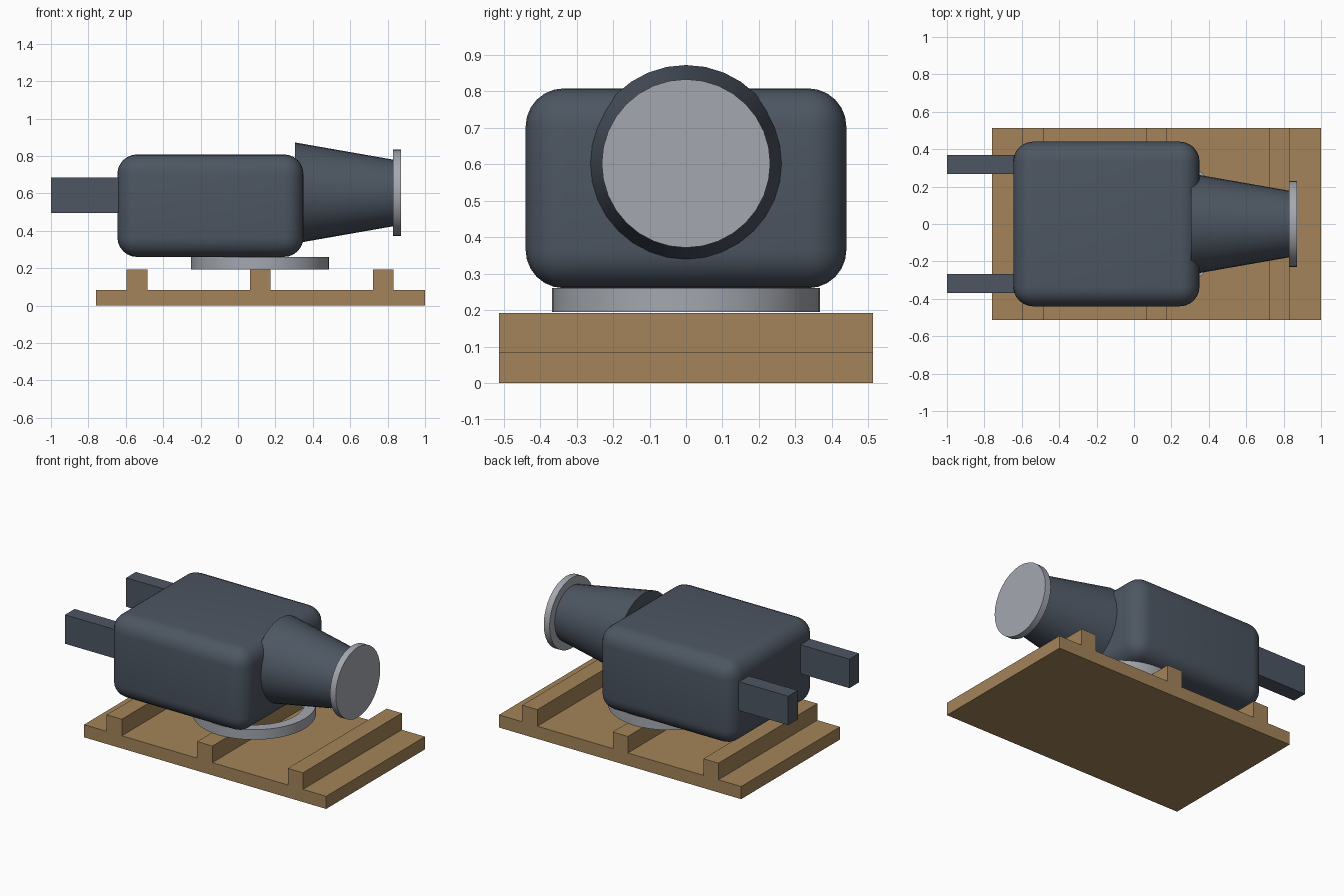
import bpy
import bmesh
import math
from mathutils import Matrix

cube = bpy.data.objects.get("Cube")
if cube:
    bpy.data.objects.remove(cube, do_unlink=True)


def make_material(name, color):
    mat = bpy.data.materials.new(name)
    mat.use_nodes = True
    mat.diffuse_color = (*color, 1)
    mat.node_tree.nodes["Principled BSDF"].inputs["Base Color"].default_value = (*color, 1)
    return mat


slate = make_material("slate blue grey", (0.074, 0.093, 0.122))
steel = make_material("light steel", (0.37, 0.39, 0.43))
wood = make_material("pallet wood", (0.37, 0.23, 0.10))


def add_object(name, bm, mat, smooth=False):
    bmesh.ops.recalc_face_normals(bm, faces=bm.faces)
    mesh = bpy.data.meshes.new(name)
    bm.to_mesh(mesh)
    bm.free()
    mesh.materials.append(mat)
    obj = bpy.data.objects.new(name, mesh)
    bpy.context.collection.objects.link(obj)
    if smooth:
        bpy.ops.object.select_all(action="DESELECT")
        obj.select_set(True)
        bpy.context.view_layer.objects.active = obj
        bpy.ops.object.shade_smooth_by_angle(angle=math.radians(35))
    return obj


def box(name, low, high, mat, bevel=0):
    bm = bmesh.new()
    bmesh.ops.create_cube(bm, size=1)
    for v in bm.verts:
        v.co = [(a + b) / 2 + c * (b - a) for a, b, c in zip(low, high, v.co)]
    if bevel:
        bmesh.ops.bevel(bm, geom=bm.edges[:], offset=bevel, segments=6,
                        profile=0.5, affect="EDGES")
    return add_object(name, bm, mat, smooth=bevel > 0)


def cone_along_x(name, x0, x1, r0, r1, z, mat):
    bm = bmesh.new()
    turn = Matrix.Translation(((x0 + x1) / 2, 0, z)) @ Matrix.Rotation(math.pi / 2, 4, "Y")
    bmesh.ops.create_cone(bm, cap_ends=True, segments=32, radius1=r0, radius2=r1,
                          depth=x1 - x0, matrix=turn)
    return add_object(name, bm, mat, smooth=True)


def ring(name, center_x, inner, outer, z0, z1, mat, steps=48):
    bm = bmesh.new()
    profile = [(inner, z0), (outer, z0), (outer, z1), (inner, z1)]
    loops = []
    for i in range(steps):
        a = math.tau * i / steps
        loops.append([bm.verts.new((center_x + r * math.cos(a), r * math.sin(a), z))
                      for r, z in profile])
    for i in range(steps):
        here, there = loops[i], loops[(i + 1) % steps]
        for j in range(4):
            k = (j + 1) % 4
            bm.faces.new((here[j], there[j], there[k], here[k]))
    return add_object(name, bm, mat, smooth=True)


# Pallet: board with three cross slats
box("pallet_board", (-0.76, -0.513, 0), (1, 0.513, 0.083), wood)
for label, x in (("rear", -0.54), ("middle", 0.118), ("front", 0.776)):
    box(label + "_slat", (x - 0.055, -0.513, 0.08), (x + 0.055, 0.513, 0.192), wood)

# Mounting ring under the housing
ring("mounting_ring", 0.118, 0.30, 0.368, 0.194, 0.26, steel)

# Rounded housing with two rear arms
box("housing", (-0.645, -0.44, 0.26), (0.35, 0.44, 0.808), slate, bevel=0.105)
for label, side in (("left", 1), ("right", -1)):
    y = side * 0.318
    box(label + "_arm", (-1, y - 0.05, 0.495), (-0.6, y + 0.05, 0.685), slate)

# Tapered nozzle and its end cap
cone_along_x("nozzle", 0.305, 0.83, 0.27, 0.178, 0.602, slate)
cone_along_x("end_cap", 0.83, 0.872, 0.231, 0.231, 0.602, steel)
